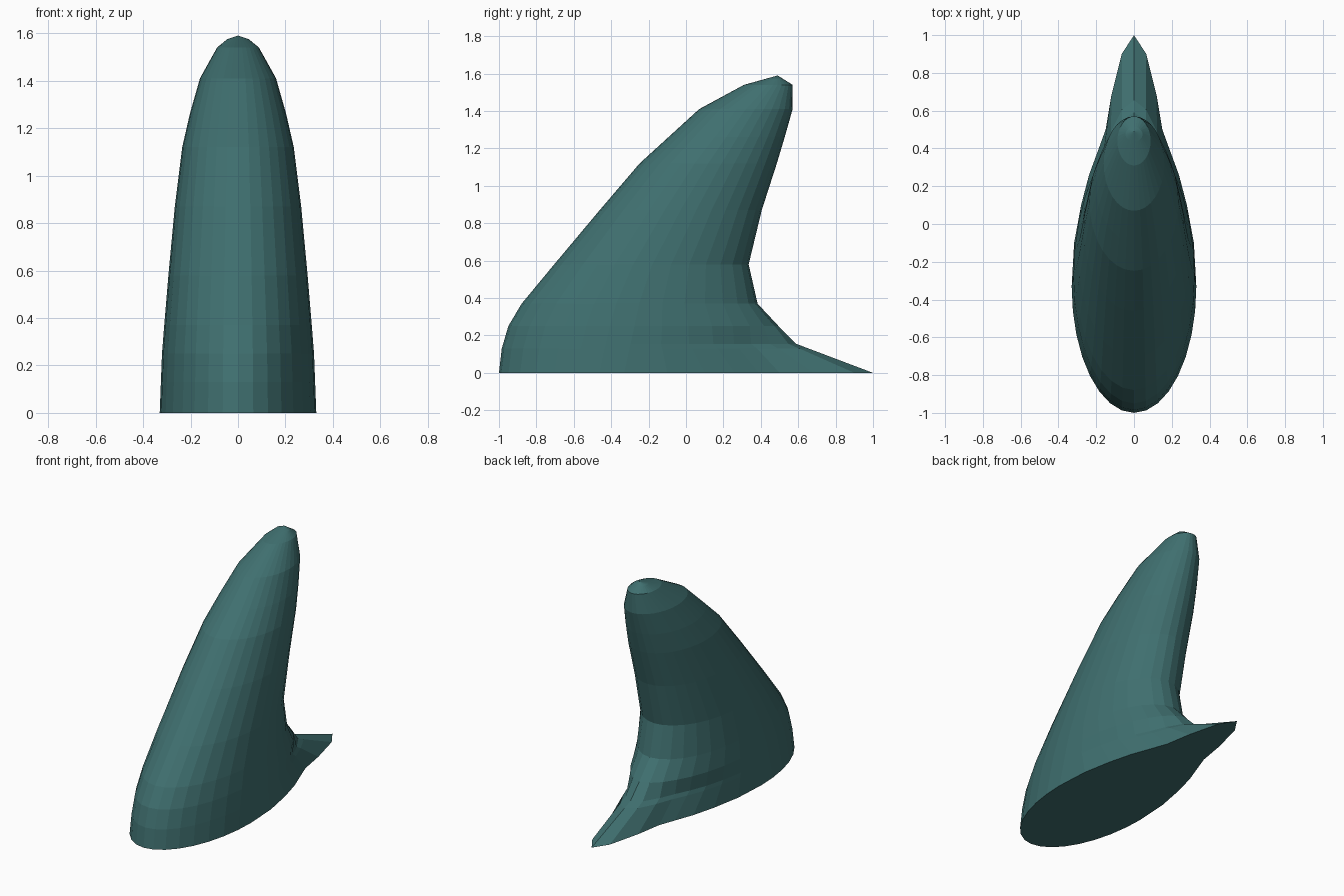
import bpy, bmesh, math

if "Cube" in bpy.data.objects:
    bpy.data.objects.remove(bpy.data.objects["Cube"])

# Side profile (z, y) of the leading and trailing edges, half width (z, x),
# and the y of the widest point (z, y)
FRONT = [(0, -1), (.13, -.985), (.25, -.95), (.385, -.87), (.68, -.62),
         (1.10, -.27), (1.41, .07), (1.54, .31), (1.59, .49)]
BACK = [(0, 1), (.155, .59), (.36, .385), (.58, .335), (.87, .405),
        (1.18, .505), (1.41, .57), (1.54, .57), (1.59, .49)]
WIDTH = [(0, .33), (.26, .32), (.8, .275), (1.12, .235), (1.36, .18),
         (1.5, .125), (1.57, .06), (1.59, 0)]
CENTRE = [(0, -.33), (.37, -.25), (.58, -.18), (.87, -.03), (1.14, .13),
          (1.41, .32), (1.54, .44), (1.59, .49)]
# Pointed rear outline of the base (y, x), blended out up the fin
TAIL = [(-.33, .33), (-.1, .317), (.1, .28), (.26, .238), (.39, .19),
        (.5, .15), (.68, .12), (.9, .065), (1, 0)]
TAIL_BLEND = [(0, 1), (.155, .5), (.25, .15), (.37, 0), (2, 0)]


def at(table, z):
    for (z0, v0), (z1, v1) in zip(table, table[1:]):
        if z <= z1:
            return v0 + (v1 - v0) * (z - z0) / (z1 - z0)
    return table[-1][1]


def section(z):
    f, b, w, c = (at(t, z) for t in (FRONT, BACK, WIDTH, CENTRE))
    k = at(TAIL_BLEND, z)
    half = []
    for i in range(17):
        a = math.pi * i / 16
        x, y = w * math.sin(a), c - (c - f) * math.cos(a)
        if i >= 8:
            ty, tx = TAIL[i - 8]
            s = -math.cos(a) * (1 - k) + k * (ty + .33) / 1.33
            x = x * (1 - k) + w * k * tx / .33
            y = c + (b - c) * s
        half.append((x if 0 < i < 16 else 0, y, z))
    return half + [(-x, y, z) for x, y, z in half[-2:0:-1]]


# Fin: stacked sections joined by quads, closed below and at the tip
bm = bmesh.new()
levels = [0, .13, .155, .25, .37, .58, .87, 1.12, 1.26, 1.41, 1.54, 1.575]
rings = [[bm.verts.new(p) for p in section(z)] for z in levels]
for lo, hi in zip(rings, rings[1:]):
    for i in range(32):
        j = (i + 1) % 32
        bm.faces.new((lo[i], lo[j], hi[j], hi[i]))
bm.faces.new(rings[0][::-1])
tip = bm.verts.new((0, .49, 1.59))
for i in range(32):
    bm.faces.new((rings[-1][i], rings[-1][(i + 1) % 32], tip))
bmesh.ops.recalc_face_normals(bm, faces=bm.faces)
mesh = bpy.data.meshes.new("fin")
bm.to_mesh(mesh)
bm.free()
fin = bpy.data.objects.new("fin", mesh)
bpy.context.collection.objects.link(fin)

# Teal finish
mat = bpy.data.materials.new("teal")
mat.diffuse_color = (.05, .16, .16, 1)
mat.use_nodes = True
mat.node_tree.nodes["Principled BSDF"].inputs["Base Color"].default_value = mat.diffuse_color
mesh.materials.append(mat)
